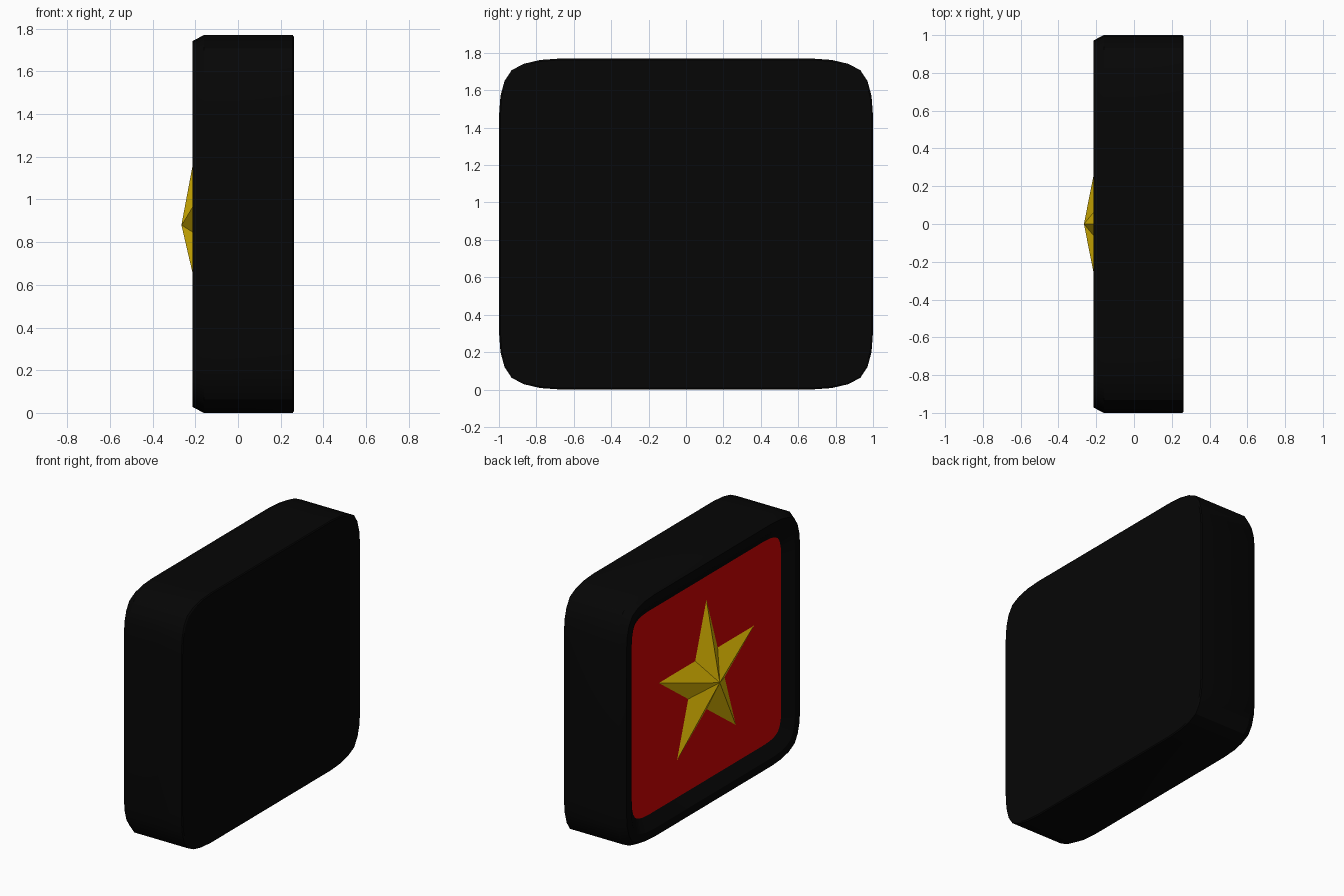
import bpy, bmesh, math

if "Cube" in bpy.data.objects:
    bpy.data.objects.remove(bpy.data.objects["Cube"], do_unlink=True)

HALF_Y, HALF_Z = 1.0, 0.885
PANEL_X, RIM_X, APEX_X = -0.16, -0.214, -0.265
STAR_Z = 0.88


def material(name, rgb):
    mat = bpy.data.materials.new(name)
    mat.use_nodes = True
    color = (*rgb, 1.0)
    mat.diffuse_color = color
    bsdf = mat.node_tree.nodes["Principled BSDF"]
    bsdf.inputs["Base Color"].default_value = color
    bsdf.inputs["Roughness"].default_value = 0.6
    return mat


black = material("black", (0.0018, 0.0018, 0.0018))
red = material("bright_red", (0.66, 0.001, 0.001))
gold = material("gold_yellow", (0.73, 0.48, 0.001))


def finish(name, bm, mat):
    mesh = bpy.data.meshes.new(name)
    bm.to_mesh(mesh)
    bm.free()
    mesh.materials.append(mat)
    obj = bpy.data.objects.new(name, mesh)
    bpy.context.collection.objects.link(obj)
    return obj


def smooth(obj):
    bpy.ops.object.select_all(action='DESELECT')
    obj.select_set(True)
    bpy.context.view_layer.objects.active = obj
    bpy.ops.object.shade_smooth_by_angle(angle=math.radians(29))


# Soft corner curve, as distances in from the sharp corner
CORNER = [(0, .31), (.008, .2), (.03, .12), (.068, .062),
          (.135, .028), (.22, .008), (.33, 0)]


def ring(bm, x, inset, scale):
    """Rounded rectangle facing along x."""
    verts = []
    for sy, sz in ((1, 1), (-1, 1), (-1, -1), (1, -1)):
        pts = CORNER if sy * sz > 0 else CORNER[::-1]
        for dy, dz in pts:
            y = sy * (HALF_Y - inset - dy * scale)
            z = HALF_Z + sz * (HALF_Z - inset - dz * scale)
            verts.append(bm.verts.new((x, y, z)))
    return verts


def face_outward(face):
    """Turn a face of the panel or star towards -x."""
    face.normal_update()
    if face.normal.x > 0:
        face.normal_flip()


# Casing: back face, side wall, chamfer, raised rim and slope to the panel
PANEL_RING = (PANEL_X, .164, .55)
bm = bmesh.new()
sections = [(.262, .007, 1), (.256, 0, 1), (PANEL_X, 0, 1),
            (RIM_X, .028, .95), (RIM_X, .085, .75), PANEL_RING]
rings = [ring(bm, *s) for s in sections]
back = bm.faces.new(rings[0])
for a, b in zip(rings, rings[1:]):
    for i in range(len(a)):
        j = (i + 1) % len(a)
        bm.faces.new((a[i], b[i], b[j], a[j]))
bmesh.ops.recalc_face_normals(bm, faces=bm.faces)
if back.normal.x < 0:
    bmesh.ops.reverse_faces(bm, faces=bm.faces[:])
smooth(finish("casing", bm, black))

# Flat panel inside the rim
bm = bmesh.new()
face_outward(bm.faces.new(ring(bm, *PANEL_RING)))
finish("panel", bm, red)

# Faceted five-pointed star
bm = bmesh.new()
apex = bm.verts.new((APEX_X, 0, STAR_Z))
outline = []
for i in range(10):
    r = 0.56 if i % 2 == 0 else 0.214
    a = math.radians(36 * i)
    outline.append(bm.verts.new((PANEL_X, r * math.sin(a), STAR_Z + r * math.cos(a))))
for i in range(10):
    face_outward(bm.faces.new((apex, outline[i], outline[(i + 1) % 10])))
finish("star", bm, gold)
